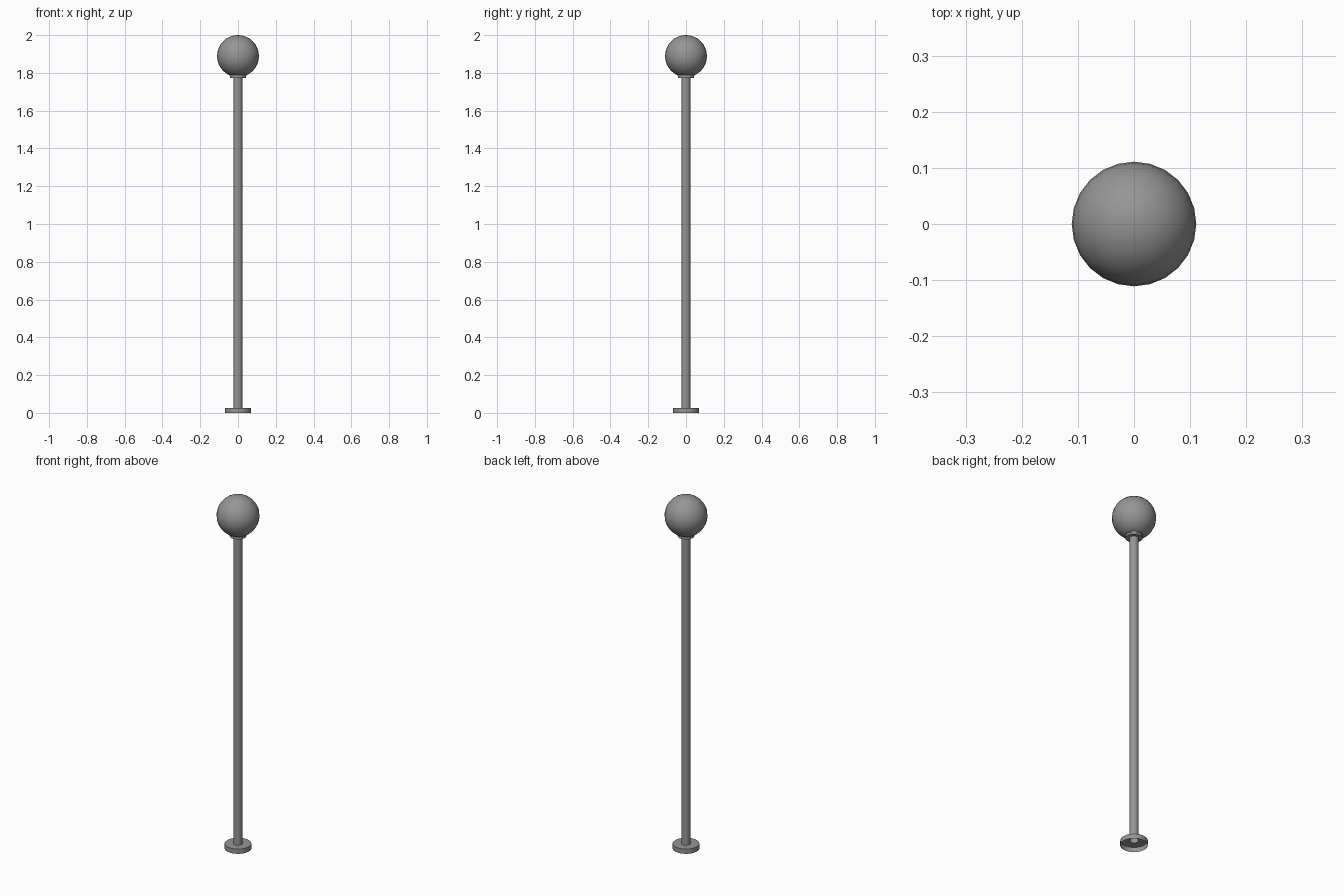
import bpy, bmesh, math

if "Cube" in bpy.data.objects:
    bpy.data.objects.remove(bpy.data.objects["Cube"])

# Dark grey painted metal
paint = bpy.data.materials.new("dark_grey")
paint.diffuse_color = (0.3, 0.3, 0.3, 1)
paint.use_nodes = True
paint.node_tree.nodes["Principled BSDF"].inputs["Base Color"].default_value = paint.diffuse_color


def finish(name, bm, angle=35):
    mesh = bpy.data.meshes.new(name)
    bm.to_mesh(mesh)
    bm.free()
    mesh.materials.append(paint)
    obj = bpy.data.objects.new(name, mesh)
    bpy.context.collection.objects.link(obj)
    bpy.ops.object.select_all(action='DESELECT')
    obj.select_set(True)
    bpy.context.view_layer.objects.active = obj
    bpy.ops.object.shade_smooth_by_angle(angle=math.radians(angle))
    return obj


def lathe(name, profile, segments=24):
    """Revolve (radius, z) points, listed bottom to top on the outside."""
    bm = bmesh.new()
    rings = []
    for r, z in profile:
        rings.append([bm.verts.new((r * math.cos(2 * math.pi * i / segments),
                                    r * math.sin(2 * math.pi * i / segments), z))
                      for i in range(segments)])
    for low, high in zip(rings, rings[1:]):
        for i in range(segments):
            j = (i + 1) % segments
            bm.faces.new((low[i], low[j], high[j], high[i]))
    return finish(name, bm)


POLE_R = 0.023

# Foot: shallow flange, hollow underneath
lathe("base_flange", [(0.069, 0), (0.069, 0.027), (POLE_R, 0.027)])

# Open tube pole
lathe("pole", [(POLE_R, 0.027), (POLE_R, 1.782)])

# Collar holding the globe
lathe("globe_collar", [(POLE_R, 1.772), (0.043, 1.772), (0.043, 1.783),
                       (0.046, 1.783), (0.046, 1.789)])

# Globe
globe = bmesh.new()
bmesh.ops.create_uvsphere(globe, u_segments=24, v_segments=16, radius=0.111)
bmesh.ops.translate(globe, verts=globe.verts, vec=(0, 0, 1.889))
finish("globe", globe)
